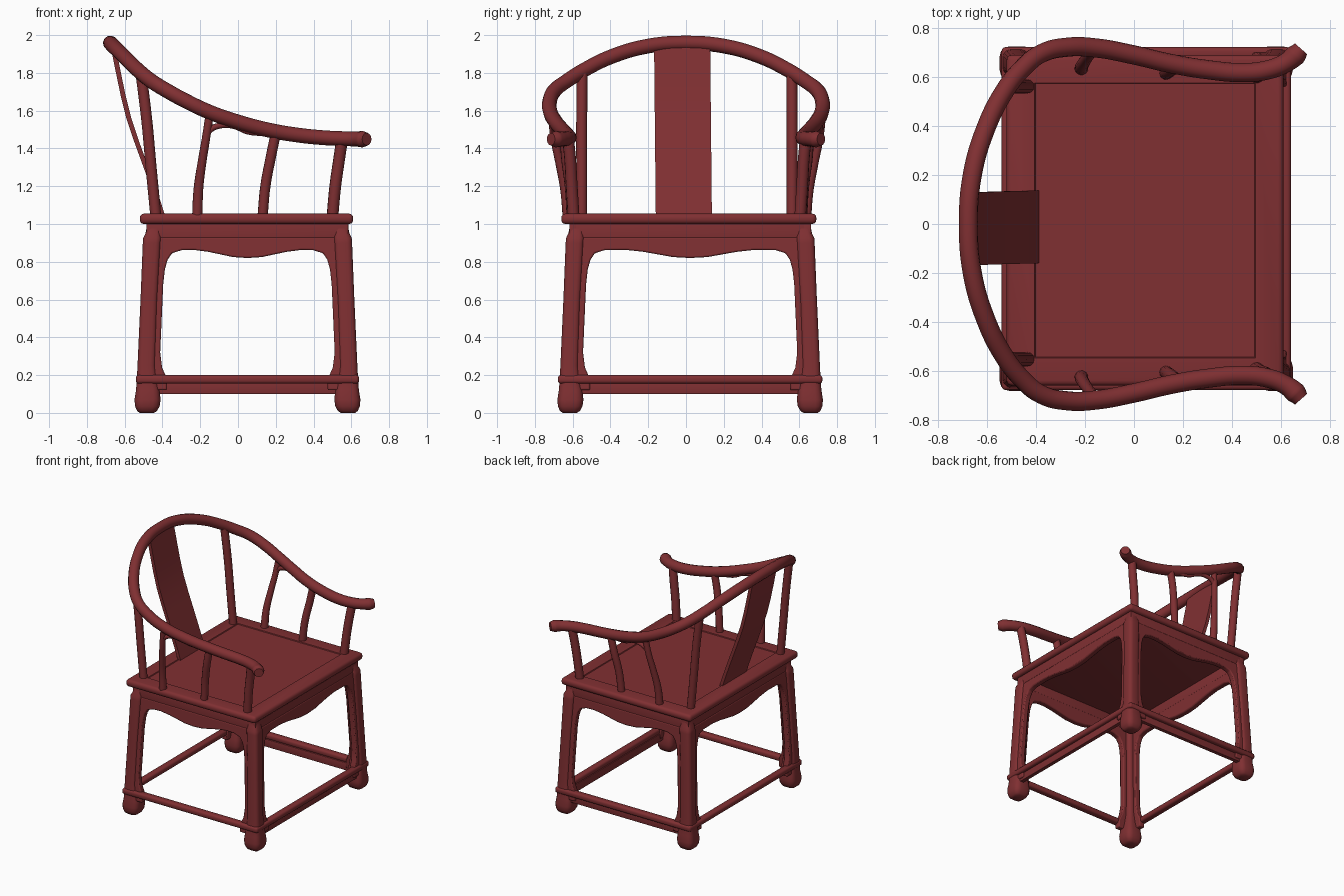
import bpy, bmesh, math
from mathutils import Vector

if "Cube" in bpy.data.objects:
    bpy.data.objects.remove(bpy.data.objects["Cube"])

red = bpy.data.materials.new("dark red lacquer")
red.diffuse_color = (0.216, 0.029, 0.032, 1)
red.use_nodes = True
red.node_tree.nodes["Principled BSDF"].inputs["Base Color"].default_value = red.diffuse_color

CX, CY = 0.05, 0.022          # centre of the base
HX, HY = 0.55, 0.655          # half sizes at the top of the legs


def finish(ob, angle=40):
    ob.data.materials.clear()
    ob.data.materials.append(red)
    bpy.ops.object.select_all(action='DESELECT')
    ob.select_set(True)
    bpy.context.view_layer.objects.active = ob
    bpy.ops.object.shade_smooth_by_angle(angle=math.radians(angle))
    return ob


def from_bm(name, bm, bevel=0):
    bmesh.ops.recalc_face_normals(bm, faces=bm.faces)
    me = bpy.data.meshes.new(name)
    bm.to_mesh(me)
    bm.free()
    ob = bpy.data.objects.new(name, me)
    bpy.context.collection.objects.link(ob)
    if bevel:
        m = ob.modifiers.new("bevel", 'BEVEL')
        m.width, m.segments, m.limit_method = bevel, 2, 'ANGLE'
    return finish(ob)


def box_bm(lo, hi, bevel, segments=3):
    bm = bmesh.new()
    bmesh.ops.create_cube(bm, size=1)
    for v in bm.verts:
        v.co = [(lo[i] + hi[i]) / 2 + v.co[i] * (hi[i] - lo[i]) for i in range(3)]
    if bevel:
        bmesh.ops.bevel(bm, geom=bm.edges[:], offset=bevel, segments=segments,
                        profile=0.5, affect='EDGES')
    return bm


def box(name, lo, hi, bevel=0.0):
    return from_bm(name, box_bm(lo, hi, bevel))


def prism(name, front, offset, bevel=0):
    bm = bmesh.new()
    a = [bm.verts.new(p) for p in front]
    b = [bm.verts.new(Vector(p) + Vector(offset)) for p in front]
    bm.faces.new(a)
    bm.faces.new(b[::-1])
    for i in range(len(a)):
        j = (i + 1) % len(a)
        bm.faces.new((a[i], b[i], b[j], a[j]))
    return from_bm(name, bm, bevel)


def tube(name, pts, radius, scales=None, res=6):
    cu = bpy.data.curves.new(name, 'CURVE')
    cu.dimensions = '3D'
    cu.bevel_depth, cu.bevel_resolution = radius, 4
    cu.resolution_u, cu.use_fill_caps = res, True
    sp = cu.splines.new('BEZIER')
    sp.bezier_points.add(len(pts) - 1)
    for i, (bp, p) in enumerate(zip(sp.bezier_points, pts)):
        bp.co = p
        bp.handle_left_type = bp.handle_right_type = 'AUTO'
        bp.radius = scales[i] if scales else 1
    ob = bpy.data.objects.new(name, cu)
    bpy.context.collection.objects.link(ob)
    bpy.ops.object.select_all(action='DESELECT')
    ob.select_set(True)
    bpy.context.view_layer.objects.active = ob
    bpy.ops.object.convert(target='MESH')
    return finish(bpy.context.view_layer.objects.active)


# Seat: bullnose slab with a slightly sunken panel
bm = box_bm((-0.52, -0.66, 1.0), (0.61, 0.69, 1.055), 0.022)
bm.normal_update()
top = max(bm.faces, key=lambda f: (f.normal.z > 0.99) * f.calc_area())
bmesh.ops.inset_region(bm, faces=[top], thickness=0.13, depth=0)
bmesh.ops.inset_region(bm, faces=[top], thickness=0.005, depth=-0.006)
from_bm("seat", bm)

# Waist boards under the seat
for s in (-1, 1):
    y = CY + s * (HY - 0.035)
    box("waist_side", (CX - HX + 0.015, y - 0.02, 0.9), (CX + HX - 0.015, y + 0.02, 1.005), 0.004)
    x = CX + s * (HX - 0.035)
    box("waist_end", (x - 0.02, CY - HY + 0.015, 0.9), (x + 0.02, CY + HY - 0.015, 1.005), 0.004)


# Scalloped aprons that run down into flanges along the legs
def apron_half(h):
    return [(0, .82), (.14 * h, .825), (.25 * h, .838), (.38 * h, .853), (.52 * h, .863),
            (h - .2, .861), (h - .15, .845), (h - .127, .81), (h - .113, .76),
            (h - .104, .68), (h - .088, .32), (h - .098, .24), (h - .125, .18),
            (h - .125, .12), (h, .12), (h - .025, .93)]


for s in (-1, 1):
    for along_x in (True, False):
        h, d = (HX, HY) if along_x else (HY, HX)
        half = apron_half(h)
        outline = half + [(-t, z) for t, z in reversed(half[1:])]
        pts = []
        for t, z in outline:
            out = s * (d - 0.012 + 0.048 * (0.93 - z))
            pts.append((CX + t, CY + out, z) if along_x else (CX + out, CY + t, z))
        off = (0, -s * 0.045, 0) if along_x else (-s * 0.045, 0, 0)
        prism("apron_side" if along_x else "apron_end", pts, off, 0.008)

# Legs: rounded square loft ending in hoof feet (height, outward shift, width)
LEG = [(1.0, -.02, .07), (.95, -.01, .08), (.925, .002, .095), (.9, .004, .095), (.6, .016, .09),
       (.25, .032, .095), (.17, .036, .11), (.12, .04, .125), (.07, .048, .138),
       (.035, .045, .13), (.01, .034, .105), (0, .02, .075)]
for sx in (-1, 1):
    for sy in (-1, 1):
        bm = bmesh.new()
        rings = []
        for z, o, w in LEG:
            ring = []
            c = w * 0.28
            for qx, qy, a0 in ((1, 1, 0), (-1, 1, 90), (-1, -1, 180), (1, -1, 270)):
                for k in range(4):
                    a = math.radians(a0 + 30 * k)
                    px = qx * (w / 2 - c) + c * math.cos(a)
                    py = qy * (w / 2 - c) + c * math.sin(a)
                    ring.append(bm.verts.new((CX + sx * (HX + o - w / 2 + px),
                                              CY + sy * (HY + o - w / 2 + py), z)))
            rings.append(ring)
        for r, q in zip(rings, rings[1:]):
            for i in range(16):
                j = (i + 1) % 16
                bm.faces.new((r[i], r[j], q[j], q[i]))
        bm.faces.new(rings[0])
        bm.faces.new(rings[-1])
        from_bm("front_leg" if sx > 0 else "back_leg", bm)

# Stretchers, with a board below the front and one side
for s in (-1, 1):
    y, x = CY + s * (HY + 0.018), CX + s * (HX + 0.014)
    box("side_stretcher", (CX - HX - .04, y - .027, .155), (CX + HX + .04, y + .027, .2), .016)
    box("end_stretcher", (x - .027, CY - HY - .04, .155), (x + .027, CY + HY + .04, .2), .016)
box("side_stretcher_board", (CX - HX, CY + HY - .015, .1), (CX + HX, CY + HY + .015, .16), .003)
box("front_stretcher_board", (CX + HX - .015, CY - HY, .1), (CX + HX + .015, CY + HY, .16), .003)

# Horseshoe arm rail: one half, mirrored
rail = [(-.676, 0, 1.958), (-.66, .2, 1.942), (-.605, .39, 1.888), (-.53, .54, 1.815),
        (-.46, .63, 1.758), (-.38, .695, 1.708), (-.27, .722, 1.648), (-.15, .718, 1.592),
        (0, .69, 1.54), (.15, .655, 1.5), (.3, .63, 1.473), (.45, .618, 1.457),
        (.55, .63, 1.452), (.62, .658, 1.45), (.66, .69, 1.449), (.682, .715, 1.449)]
sc = [1.0] * 13 + [1.0, 1.12, .85]
path = [(x, -y, z) for x, y, z in reversed(rail)] + rail[1:]
tube("arm_rail", path, 0.039, sc[::-1] + sc[1:])

# Back splat: curved board
line = [(-.385, 1.04), (-.41, 1.12), (-.445, 1.22), (-.485, 1.33), (-.525, 1.44),
        (-.565, 1.56), (-.595, 1.68), (-.62, 1.8), (-.648, 1.94)]
profile = line + [(x - .026, z) for x, z in reversed(line)]
prism("back_splat", [(x, -.16 - .01 * (z - 1.05), z) for x, z in profile], (0, .297, 0))

# Posts and small brackets under the rail, both sides
for s in (-1, 1):
    def side(pts):
        return [(x, s * y + 0.005, z) for x, y, z in pts]
    tube("back_post", side([(-.435, .557, 1.04), (-.46, .557, 1.3), (-.483, .557, 1.55),
                            (-.515, .555, 1.81)]), 0.029)
    tube("curved_side_post", side([(-.215, .63, 1.04), (-.21, .645, 1.18), (-.19, .675, 1.33),
                                   (-.17, .7, 1.45), (-.15, .715, 1.58)]), 0.026,
         [1.1, 1, .9, .85, .85])
    tube("middle_side_post", side([(.13, .61, 1.04), (.145, .62, 1.2), (.175, .64, 1.36),
                                   (.2, .645, 1.48)]), 0.027)
    tube("front_arm_post", side([(.5, .6, 1.04), (.515, .61, 1.2), (.535, .618, 1.34),
                                 (.55, .628, 1.44)]), 0.031)
    tube("rail_bracket", side([(-.175, .7, 1.44), (-.15, .706, 1.495), (-.09, .702, 1.522),
                               (-.02, .69, 1.518), (.05, .675, 1.49), (.13, .66, 1.48)]), 0.016)
